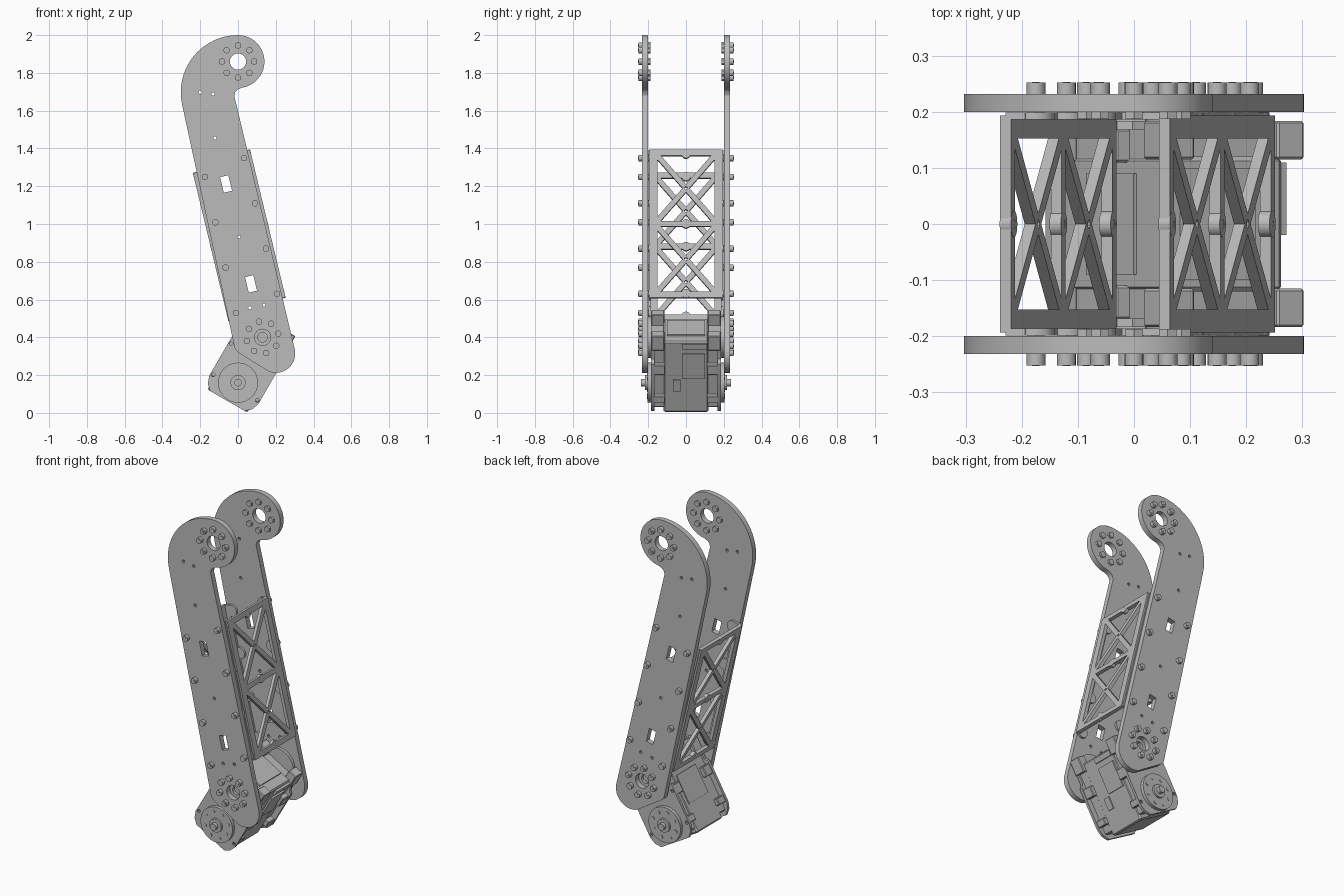
import bpy, bmesh
from math import sin, cos, pi, radians, hypot
from mathutils import Matrix, Vector

cube = bpy.data.objects.get("Cube")
if cube:
    bpy.data.objects.remove(cube, do_unlink=True)

# One grey metal for everything
metal = bpy.data.materials.new("grey metal")
metal.use_nodes = True
GREY = (0.5, 0.5, 0.5, 1)
metal.diffuse_color = GREY
metal.node_tree.nodes["Principled BSDF"].inputs["Base Color"].default_value = GREY

TILT = radians(13.5)      # lean of the arm
SERVO = radians(60)       # lean of the servo's long axis
HORN, JOINT, TOP = (0, 0.16), (0.13, 0.40), (0, 1.86)
made = []


def add(name, mesh):
    ob = bpy.data.objects.new(name, mesh)
    mesh.materials.clear()
    mesh.materials.append(metal)
    bpy.context.collection.objects.link(ob)
    made.append(ob)
    return ob


def frame(x, y, z, origin):
    m = Matrix((x, y, z)).transposed().to_4x4()
    m.translation = origin
    return m


def side_frame(angle, x, y, z):
    """Local x at the angle in the xz plane, local z towards the front."""
    return frame((cos(angle), 0, sin(angle)), (-sin(angle), 0, cos(angle)),
                 (0, -1, 0), (x, y, z))


def sheet(name, loops, thick, matrix):
    """Flat plate from an outline and its holes."""
    cu = bpy.data.curves.new(name, "CURVE")
    cu.dimensions, cu.fill_mode, cu.extrude = "2D", "BOTH", thick / 2
    for loop in loops:
        sp = cu.splines.new("POLY")
        sp.points.add(len(loop) - 1)
        for p, (a, b) in zip(sp.points, loop):
            p.co = (a, b, 0, 1)
        sp.use_cyclic_u = True
    tmp = bpy.data.objects.new(name, cu)
    bpy.context.collection.objects.link(tmp)
    dg = bpy.context.evaluated_depsgraph_get()
    mesh = bpy.data.meshes.new_from_object(tmp.evaluated_get(dg))
    bpy.data.objects.remove(tmp, do_unlink=True)
    mesh.transform(matrix)
    return add(name, mesh)


def arc(c, r, a0, a1, n):
    return [(c[0] + r * cos(radians(a0 + (a1 - a0) * i / n)),
             c[1] + r * sin(radians(a0 + (a1 - a0) * i / n))) for i in range(n + 1)]


def circle(c, r, n=24):
    return arc(c, r, 0, 360, n)[:-1]


def slot(c, w, h):
    return [(c[0] + a * w * cos(TILT) - b * h * sin(TILT),
             c[1] + a * w * sin(TILT) + b * h * cos(TILT))
            for a, b in ((-.5, -.5), (.5, -.5), (.5, .5), (-.5, .5))]


def boxes(name, specs, matrix, bevel=0):
    """Boxes given as (low, high) corners in a local frame."""
    bm = bmesh.new()
    for lo, hi in specs:
        lo, hi = Vector(lo), Vector(hi)
        size = Matrix.Diagonal([abs(d) for d in hi - lo] + [1])
        bmesh.ops.create_cube(bm, size=1, matrix=matrix @ Matrix.Translation((lo + hi) / 2) @ size)
    if bevel:
        bmesh.ops.bevel(bm, geom=bm.edges[:], offset=bevel, segments=1, affect="EDGES")
    bmesh.ops.recalc_face_normals(bm, faces=bm.faces[:])
    mesh = bpy.data.meshes.new(name)
    bm.to_mesh(mesh)
    return add(name, mesh)


def pins(name, points, r, y0, y1, seg=16):
    """Cylinders along y at points in the xz plane."""
    bm = bmesh.new()
    for x, z in points:
        m = Matrix.Translation((x, (y0 + y1) / 2, z)) @ Matrix.Rotation(pi / 2, 4, "X")
        bmesh.ops.create_cone(bm, cap_ends=True, segments=seg, radius1=r, radius2=r,
                              depth=abs(y1 - y0), matrix=m)
    mesh = bpy.data.meshes.new(name)
    bm.to_mesh(mesh)
    return add(name, mesh)


def spaced(a, b, n=4):
    return [tuple(Vector(a).lerp(Vector(b), i / (n - 1))) for i in range(n)]


# Bolt layouts
front_row = spaced((0.032, 1.349), (0.206, 0.63))
back_row = spaced((-0.175, 1.249), (-0.011, 0.529))
top_ring = circle(TOP, 0.085, 8)
joint_ring = arc(JOINT, 0.085, 13, 373, 8)[:-1]
bolts = front_row + back_row + top_ring + joint_ring

# Side plates: hooked outline with round ends
outline = (arc((0, 1.697), 0.303, 193, 90, 20) + arc(TOP, 0.14, 88, -82, 28)
           + [(-0.002, 1.712), (-0.014, 1.70), (-0.02, 1.68)]
           + arc((0.2, 0.315), 0.103, 14, -112, 18) + [(0.0, 0.32), (-0.015, 0.335), (-0.022, 0.365)])
small = [(-.2, 1.698), (-.132, 1.688), (-.122, 1.455), (.005, .931), (.063, .556), (.138, .571)]
holes = [circle(TOP, 0.043), circle(JOINT, 0.043),
         slot((-0.063, 1.212), 0.045, 0.085), slot((0.069, 0.683), 0.045, 0.085)]
holes += [circle(p, 0.009, 10) for p in small]

for side, s in (("front", -1), ("back", 1)):
    sheet(side + "_side_plate", [outline] + holes, 0.032, side_frame(0, 0, s * 0.216, 0))
    pins(side + "_bolt_heads", bolts, 0.017, s * 0.225, s * 0.252)
    pins(side + "_bolt_sockets", bolts, 0.008, s * 0.25, s * 0.2535, 6)
    pins(side + "_nuts", top_ring + front_row + back_row, 0.018, s * 0.187, s * 0.202, 6)


# Cross-braced panels joining the side plates
def truss(name, x, z, inward, row):
    n = Vector((cos(TILT), 0, sin(TILT)))
    m = frame((0, 1, 0), (-sin(TILT), 0, cos(TILT)), n, (x, 0, z))
    half_w, half_l, a, b, w = 0.193, 0.402, 0.152, 0.178, 0.014
    d = hypot(a, b) * w
    loops = [[(-half_w, -half_l), (half_w, -half_l), (half_w, half_l), (-half_w, half_l)]]
    for c in (-0.193, 0.193):
        for k in (-1, 1):
            loops.append([(k * d / b, c), (k * a, c + b - d / a), (k * a, c - b + d / a)])
            loops.append([(0, c + k * d / a), (a - d / b, c + k * b), (d / b - a, c + k * b)])
        loops.append(circle((0, c), 0.008, 10))
    sheet(name + "_truss_panel", loops, 0.02, m)
    # pads on the cross bars
    sheet(name + "_truss_pads", [q for t in (-0.38, 0, 0.38)
                                 for q in (circle((0, t), 0.024, 16), circle((0, t), 0.008, 10))],
          0.021, m)
    boxes(name + "_truss_flanges",
          [((k * 0.186, -half_l, 0), (k * 0.199, half_l, inward * 0.036)) for k in (-1, 1)], m)
    for k in (-1, 1):
        pins(name + "_truss_ears", row, 0.034, k * 0.186, k * 0.199, 24)


truss("left", 0.148, 1.0, -1, front_row)
truss("right", -0.135, 0.88, 1, back_row)

# Servo: local x runs up its long axis, z towards the front
servo = side_frame(SERVO, HORN[0], 0, HORN[1])
boxes("servo_body", [((-0.112, -0.122, -0.12), (0.32, 0.122, 0.12))], servo, 0.008)
boxes("servo_gear_cases", [((-0.085, -0.118, s * 0.11), (0.30, 0.118, s * 0.178))
                           for s in (-1, 1)], servo, 0.006)
boxes("servo_details", [
    ((0.10, -0.132, -0.10), (0.25, -0.12, 0.02)), ((0.02, -0.129, 0.03), (0.09, -0.12, 0.07)),
    ((0.28, -0.135, -0.11), (0.31, -0.12, 0.02)), ((0.05, 0.12, -0.09), (0.22, 0.128, 0.09)),
    ((0.315, -0.06, -0.1), (0.33, 0.09, 0.1))], servo)

# Servo mounting brackets, corner blocks, horns and joint hubs
corner = [(-0.112, -0.105), (-0.085, -0.135), (-0.045, -0.15), (0.2, -0.15), (0.22, -0.13), (0.3, -0.13)]
bracket = corner + [(p, -q) for p, q in reversed(corner)]
tab_holes = [circle((p, q), 0.01, 10) for p in (-0.03, 0.16) for q in (-0.135, 0.135)]
for side, s in (("front", -1), ("back", 1)):
    sheet(side + "_servo_bracket", [bracket] + tab_holes, 0.016,
          side_frame(SERVO, HORN[0], s * 0.176, HORN[1]))
    blocks = []
    for k in (-1, 1):
        blocks += [((0.275, k * 0.085, -s * 0.115), (0.365, k * 0.14, -s * 0.184)),
                   ((-0.04, k * 0.115, -s * 0.11), (0.0, k * 0.147, -s * 0.17)),
                   ((0.13, k * 0.115, -s * 0.11), (0.19, k * 0.147, -s * 0.17))]
    boxes(side + "_servo_corner_blocks", blocks, servo, 0.004)
    pins(side + "_servo_horn", [HORN], 0.106, s * 0.183, s * 0.204, 40)
    pins(side + "_servo_horn_ring", [HORN], 0.04, s * 0.2, s * 0.216, 24)
    pins(side + "_servo_horn_screw", [HORN], 0.02, s * 0.21, s * 0.238, 16)
    pins(side + "_servo_horn_screws", arc(HORN, 0.078, 15, 375, 8)[:-1], 0.01, s * 0.2, s * 0.207, 10)
    sheet(side + "_joint_hub", [circle(JOINT, 0.11, 40), circle(JOINT, 0.025)], 0.018,
          side_frame(0, 0, s * 0.192, 0))

# Smooth round walls, sharp edges kept
bpy.ops.object.select_all(action="DESELECT")
for ob in made:
    ob.select_set(True)
bpy.context.view_layer.objects.active = made[0]
bpy.ops.object.shade_smooth_by_angle(angle=radians(30))
